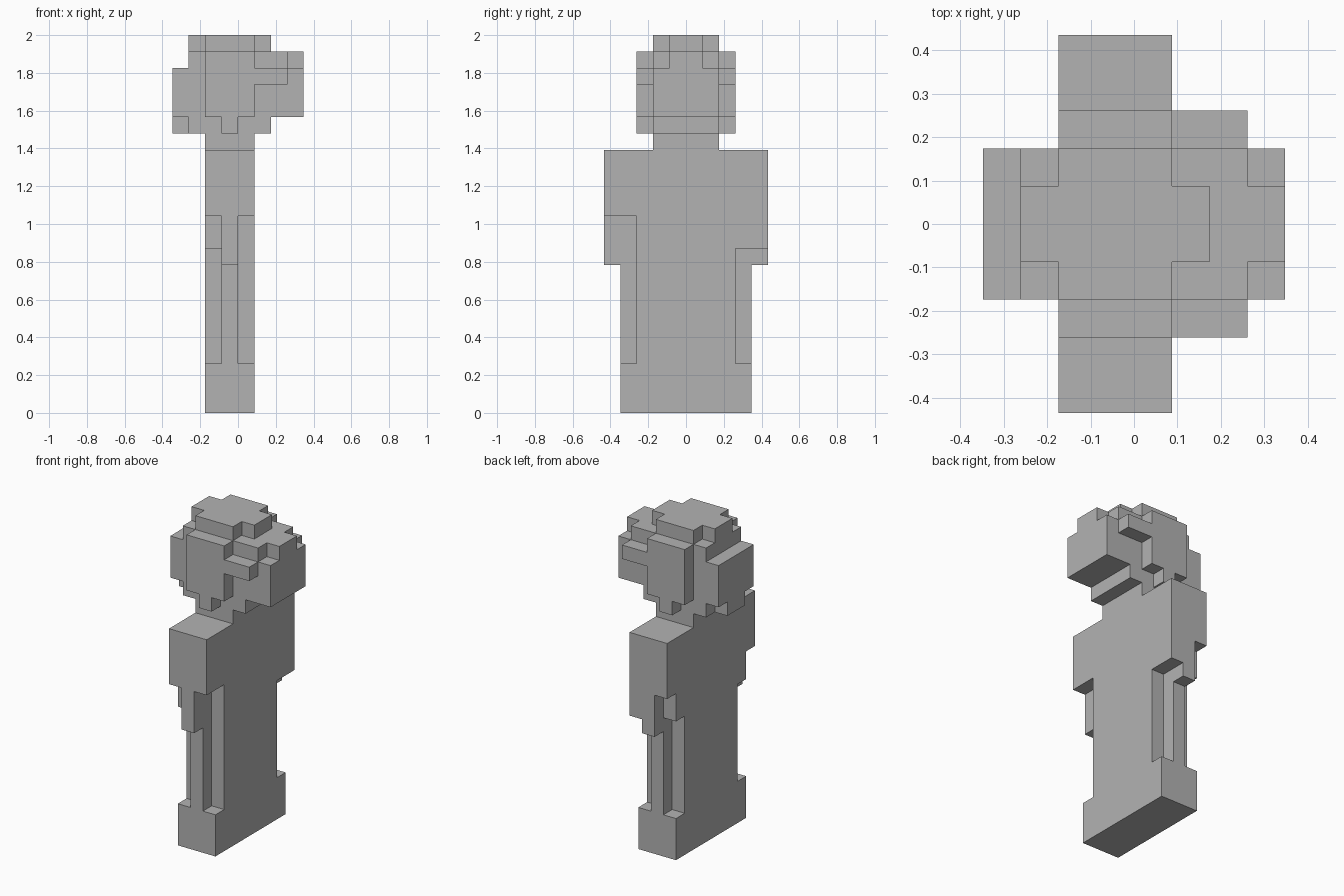
import bpy
import bmesh
from mathutils import Vector

U = 2 / 23  # one block

default = bpy.data.objects.get("Cube")
if default:
    bpy.data.objects.remove(default)

GREY = (0.45, 0.45, 0.45, 1)
grey = bpy.data.materials.new("plain_grey")
grey.use_nodes = True
grey.diffuse_color = GREY
grey.node_tree.nodes["Principled BSDF"].inputs["Base Color"].default_value = GREY


def both(x0, x1, y0, y1, z0, z1):
    """A box and its mirror image across y."""
    return [(x0, x1, y0, y1, z0, z1), (x0, x1, -y1, -y0, z0, z1)]


# Boxes of each part in block units: x range, y range, z range
parts = {
    "base": [(-2, 1, -4, 4, 0, 3)],
    "legs": [(-2, 1, -3, 3, 3, 12), (-1, 0, -4, 4, 3, 9)],
    "torso": [(-2, 1, -5, 5, 12, 16)],
    "arms": both(-1, 0, 3, 5, 9, 12) + both(-2, -1, 3, 4, 10, 12)
    + [(0, 1, 3, 5, 10, 12)],
    "neck": [(-2, 1, -2, 2, 16, 17)],
    "head": [(-3, 2, -2, 2, 17, 18), (-3, 3, -2, 2, 18, 22)],
    "head_front": [(3, 4, -2, 2, 18, 21), (3, 4, -1, 1, 21, 22)],
    "head_back": [(-4, -3, -2, 2, 18, 21), (-4, -3, -1, 1, 17, 18)],
    "head_sides": both(-2, 1, 2, 3, 18, 22) + both(-1, 0, 2, 3, 17, 18)
    + both(1, 3, 2, 3, 20, 21),
    "crown": [(-3, 2, -1, 1, 22, 23), (-2, 1, -2, 2, 22, 23)],
}


def cells(boxes):
    return {(x, y, z)
            for x0, x1, y0, y1, z0, z1 in boxes
            for x in range(x0, x1) for y in range(y0, y1) for z in range(z0, z1)}


solid = {name: cells(boxes) for name, boxes in parts.items()}
filled = set().union(*solid.values())


def build_part(name):
    """Skin the open sides of a part's blocks and merge flat areas."""
    bm = bmesh.new()
    half = Vector((0.5, 0.5, 0.5))
    for cell in sorted(solid[name]):
        for axis in range(3):
            for sign in (-1, 1):
                n = Vector((0, 0, 0))
                n[axis] = sign
                if tuple(int(c + d) for c, d in zip(cell, n)) in filled:
                    continue
                a = Vector((0, 0, 0))
                a[(axis + 1) % 3] = 0.5
                b = n.cross(a)
                mid = Vector(cell) + half + n / 2
                ring = (mid - a - b, mid + a - b, mid + a + b, mid - a + b)
                bm.faces.new([bm.verts.new(p * U) for p in ring])
    bmesh.ops.remove_doubles(bm, verts=bm.verts, dist=U / 100)
    bmesh.ops.dissolve_limit(bm, angle_limit=0.01, verts=bm.verts, edges=bm.edges)
    mesh = bpy.data.meshes.new(name)
    bm.to_mesh(mesh)
    bm.free()
    mesh.materials.append(grey)
    bpy.context.collection.objects.link(bpy.data.objects.new(name, mesh))


for part in parts:
    build_part(part)
